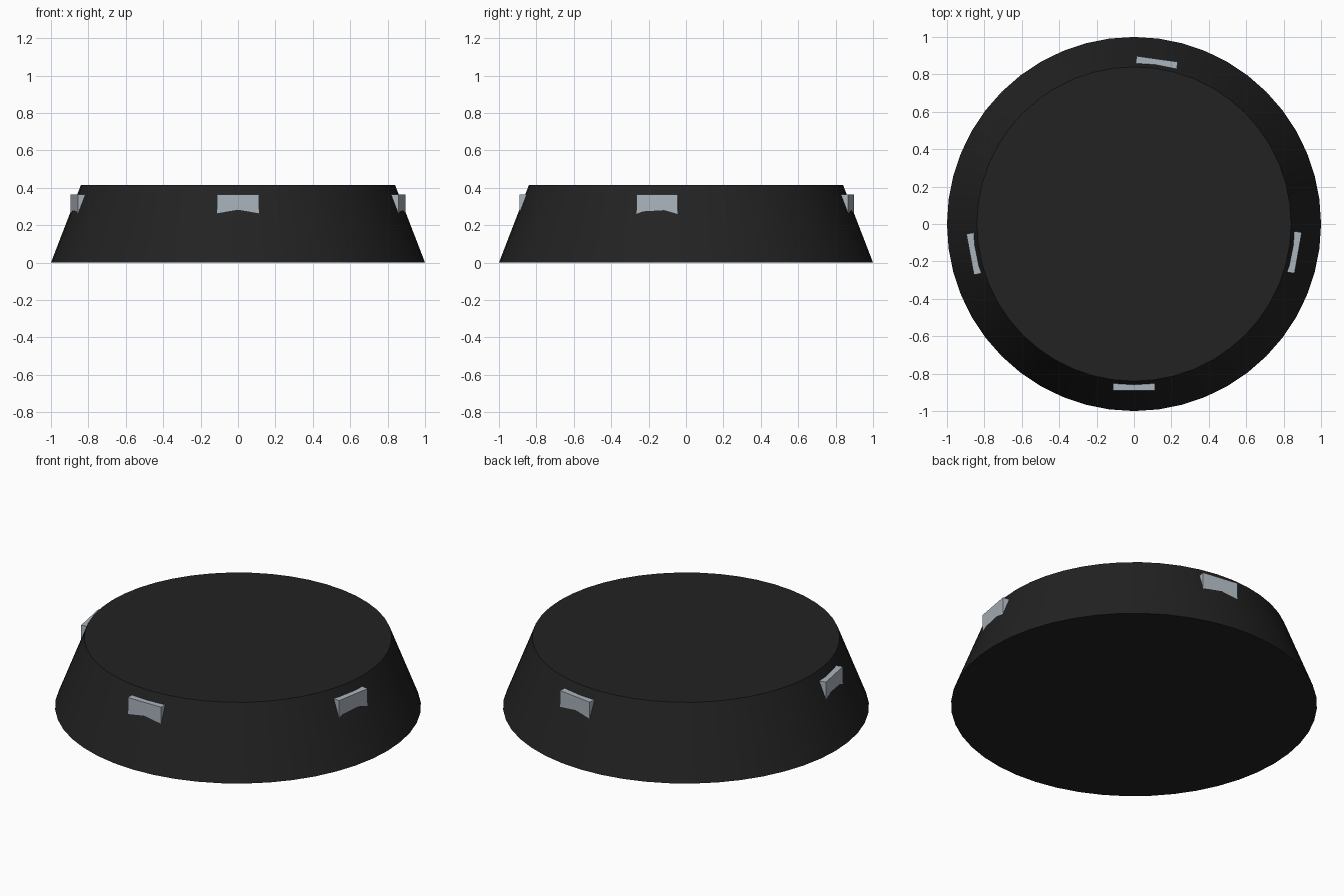
import bpy
import math
from mathutils import Matrix

cube = bpy.data.objects.get("Cube")
if cube:
    bpy.data.objects.remove(cube, do_unlink=True)

HEIGHT = 0.415


def make_material(name, rgb):
    mat = bpy.data.materials.new(name)
    mat.use_nodes = True
    mat.diffuse_color = (*rgb, 1)
    bsdf = mat.node_tree.nodes["Principled BSDF"]
    bsdf.inputs["Base Color"].default_value = (*rgb, 1)
    bsdf.inputs["Roughness"].default_value = 0.6
    return mat


black = make_material("matte black", (0.016, 0.016, 0.016))
grey = make_material("light steel grey", (0.41, 0.46, 0.51))

# Tapered round body
bpy.ops.mesh.primitive_cone_add(vertices=48, radius1=1, radius2=0.84,
                                depth=HEIGHT, location=(0, 0, HEIGHT / 2))
body = bpy.context.object
body.name = "tapered_body"
body.data.materials.append(black)
bpy.ops.object.shade_smooth_by_angle(angle=math.radians(30))


# Flat upright tabs, sunk into the sloping wall so only the outer wedge shows
def add_tab(name, degrees):
    width, bottom, top, outer, inner = 0.222, 0.22, 0.364, 0.891, 0.83
    bpy.ops.mesh.primitive_cube_add(size=1)
    tab = bpy.context.object
    tab.name = name
    size = Matrix.Diagonal((width, outer - inner, top - bottom, 1))
    place = Matrix.Translation((0, -(outer + inner) / 2, (top + bottom) / 2))
    turn = Matrix.Rotation(math.radians(degrees), 4, "Z")
    tab.data.transform(turn @ place @ size)
    tab.data.materials.append(grey)


# Turn angles are measured anticlockwise from the front
for name, degrees in (("front_tab", 0), ("left_tab", 80),
                      ("back_tab", 172), ("right_tab", 280.5)):
    add_tab(name, degrees)
